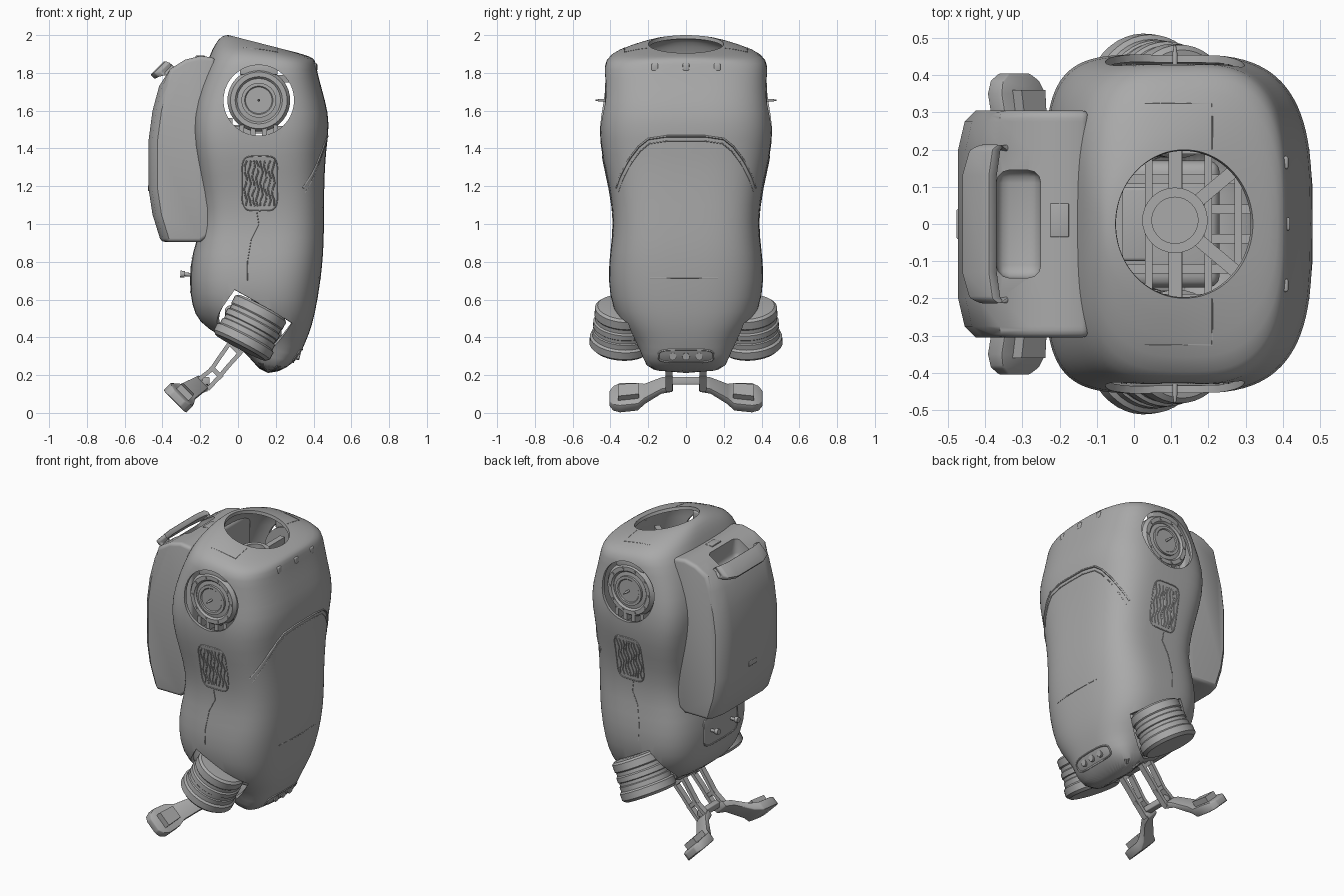
import bpy, bmesh, math
from mathutils import Vector, Matrix
from mathutils.bvhtree import BVHTree

if "Cube" in bpy.data.objects:
    bpy.data.objects.remove(bpy.data.objects["Cube"])

grey = bpy.data.materials.new("plain grey")
grey.use_nodes = True
grey.diffuse_color = (0.4, 0.4, 0.4, 1)
grey.node_tree.nodes["Principled BSDF"].inputs["Base Color"].default_value = (0.4, 0.4, 0.4, 1)


def activate(ob):
    bpy.ops.object.select_all(action='DESELECT')
    ob.select_set(True)
    bpy.context.view_layer.objects.active = ob


def finish(ob, angle=35):
    activate(ob)
    bpy.ops.object.shade_smooth_by_angle(angle=math.radians(angle))
    return ob


def from_bmesh(name, bm):
    bmesh.ops.recalc_face_normals(bm, faces=bm.faces)
    me = bpy.data.meshes.new(name)
    bm.to_mesh(me)
    bm.free()
    ob = bpy.data.objects.new(name, me)
    bpy.context.collection.objects.link(ob)
    me.materials.append(grey)
    return ob


def loft(name, rings, cap_start=True):
    bm = bmesh.new()
    loops = [[bm.verts.new(p) for p in r] for r in rings]
    n = len(rings[0])
    for a, b in zip(loops, loops[1:]):
        for i in range(n):
            j = (i + 1) % n
            bm.faces.new((a[i], a[j], b[j], b[i]))
    if cap_start:
        bm.faces.new(loops[0])
    bm.faces.new(loops[-1])
    return from_bmesh(name, bm)


def lathe(name, start, end, profile, n=40):
    """Turn (radius, fraction along axis) points around the line start-end."""
    start, axis = Vector(start), Vector(end) - Vector(start)
    rot = axis.to_track_quat('Z', 'Y')
    rings = []
    for r, t in profile:
        rings.append([start + axis * t + rot @ Vector((r * math.cos(a), r * math.sin(a), 0))
                      for a in (math.tau * i / n for i in range(n))])
    return finish(loft(name, rings))


def box(name, centre, size, bevel=0.0, turn=0.0):
    bm = bmesh.new()
    bmesh.ops.create_cube(bm, size=1)
    bm.transform(Matrix.Translation(centre) @ Matrix.Rotation(turn, 4, 'Z') @ Matrix.Diagonal((*size, 1)))
    if bevel:
        bmesh.ops.bevel(bm, geom=bm.edges[:], offset=bevel, segments=3, affect='EDGES', profile=0.5)
    return finish(from_bmesh(name, bm))


def beam(name, stations, across, depth):
    """Rectangular bar through (centre, half width, half depth) stations."""
    u, w = Vector(across).normalized(), Vector(depth).normalized()
    return loft(name, [[Vector(c) + u * a * i + w * b * j
                        for i, j in ((-1, -1), (1, -1), (1, 1), (-1, 1))] for c, a, b in stations])


def tube(name, pts, r, cyclic=False):
    cu = bpy.data.curves.new(name, 'CURVE')
    cu.dimensions, cu.bevel_depth, cu.bevel_resolution = '3D', r, 1
    sp = cu.splines.new('POLY')
    sp.points.add(len(pts) - 1)
    for p, q in zip(sp.points, pts):
        p.co = (*q, 1)
    sp.use_cyclic_u, cu.use_fill_caps = cyclic, True
    ob = bpy.data.objects.new(name, cu)
    bpy.context.collection.objects.link(ob)
    cu.materials.append(grey)
    activate(ob)
    bpy.ops.object.convert(target='MESH')
    return finish(bpy.context.object, 60)


def modify(ob, kind, **settings):
    activate(ob)
    m = ob.modifiers.new(kind.lower(), kind)
    for k, v in settings.items():
        setattr(m, k, v)
    bpy.ops.object.modifier_apply(modifier=m.name)


def cut(ob, cutter):
    modify(ob, 'BOOLEAN', operation='DIFFERENCE', solver='EXACT', object=cutter)
    bpy.data.objects.remove(cutter)


def power(v, n):
    return math.copysign(abs(v) ** (2 / n), v)


def squircle(cu, cv, ru, rv, n, count=28):
    return [(cu + ru * power(math.cos(a), n), cv + rv * power(math.sin(a), n))
            for a in (math.tau * i / count for i in range(count))]


# Torso shell: back x, back z, front x, front z, half width, front and back squareness
sections = [
    (-.05, 2.0, .32, 1.905, .20, 2, 2), (-.085, 2.0, .37, 1.89, .24, 2.1, 2.1),
    (-.125, 1.95, .405, 1.875, .37, 2.7, 2.7), (-.15, 1.89, .412, 1.85, .43, 3.2, 3.2),
    (-.185, 1.8, .425, 1.78, .435, 3.3, 3.6), (-.23, 1.65, .463, 1.65, .444, 3.2, 4.5),
    (-.248, 1.5, .488, 1.53, .463, 3.2, 4.8), (-.222, 1.33, .464, 1.38, .446, 3.2, 4.8),
    (-.195, 1.17, .456, 1.2, .402, 3.3, 4.6), (-.185, 1.0, .456, 1.0, .38, 3.3, 4.2),
    (-.245, .85, .453, .85, .402, 3.2, 3.4), (-.26, .7, .438, .7, .414, 3, 3.2),
    (-.245, .57, .408, .52, .39, 2.9, 3), (-.21, .48, .378, .42, .32, 2.8, 2.8),
    (-.1, .41, .342, .34, .26, 2.8, 2.8), (.05, .32, .315, .275, .228, 3, 3),
    (.115, .215, .2, .205, .2, 3, 3)]
rings = []
for xb, zb, xf, zf, hw, nf, nb in sections:
    ring = []
    for i in range(48):
        a = math.tau * (i + .5) / 48
        n = nf if math.cos(a) > 0 else nb
        t = (power(math.cos(a), n) + 1) / 2
        ring.append((xb + (xf - xb) * t, hw * power(math.sin(a), n), zb + (zf - zb) * t))
    rings.append(ring)
torso = loft("torso_shell", rings, cap_start=False)
modify(torso, 'SUBSURF', levels=1)
skin = BVHTree.FromObject(torso, bpy.context.evaluated_depsgraph_get())
modify(torso, 'SOLIDIFY', thickness=.02, offset=-1)


def project(origin, direction):
    hit = skin.ray_cast(Vector(origin), Vector(direction))[0]
    return hit if hit else Vector(origin) + Vector(direction)


def on_front(pts):
    return [project((2, y, z), (-1, 0, 0)) for y, z in pts]


def on_side(s, pts):
    return [project((x, 2 * s, z), (0, -s, 0)) for x, z in pts]


# Shoulder and hip openings
for s in (-1, 1):
    cut(torso, lathe("cutter", (.11, s * .3, 1.655), (.11, s * .6, 1.655), [(.187, 0), (.187, 1)]))
    cut(torso, lathe("cutter", (-.04, s * .36, .26), (.13, s * .335, .565), [(.183, 0), (.183, 1)]))
finish(torso, 40)

for s, side in ((-1, "right"), (1, "left")):
    # Shoulder hub with its flange, clamp, ribs, bolts and pin
    def y(v):
        return s * v
    lathe(side + "_shoulder_ring", (.11, y(.35), 1.655), (.11, y(.425), 1.655),
          [(.115, 0), (.166, 0), (.166, .7), (.15, 1), (.125, 1), (.115, .85), (.115, 0)])
    lathe(side + "_shoulder_hub", (.11, y(.25), 1.655), (.11, y(.43), 1.655),
          [(.05, 0), (.05, .6), (.118, .65), (.118, .9), (.092, .92), (.092, 1), (.075, 1), (.07, .97)])
    lathe(side + "_shoulder_pin", (.11, y(.42), 1.655), (.11, y(.48), 1.655),
          [(.007, 0), (.007, .6), (.003, 1)], 12)
    box(side + "_shoulder_top_clamp", (.11, y(.39), 1.815), (.2, .05, .05), .006)
    for x in (.02, .08, .14, .2):
        box(side + "_shoulder_rib", (x, y(.37), 1.49), (.025, .1, .07))
    for i in range(10):
        a = math.tau * i / 10
        p = Vector((.11 + .137 * math.cos(a), y(.42), 1.655 + .137 * math.sin(a)))
        lathe(side + "_shoulder_bolt", p, p + Vector((0, y(.01), 0)), [(.008, 0), (.008, 1)], 8)

    # Side vent with an uneven slatted grille
    tube(side + "_vent_border", on_side(s, squircle(.115, 1.215, .095, .145, 5)), .003, True)
    for i in range(8):
        x = .04 + .021 * i
        pts = [(x + .008 * math.sin(k * 1.7 + i), 1.095 + .03 * k) for k in range(9)]
        tube(side + "_vent_slat", on_side(s, pts), .004)

    # Side seam from vent to hip
    seam = [(.1, 1.06), (.11, 1.0), (.07, .92), (.05, .8), (.05, .7)]
    tube(side + "_side_seam", on_side(s, seam), .002)

    # Hip joint drum
    lathe(side + "_hip_drum", (.015, y(.345), .35), (.125, y(.328), .56),
          [(.1, -.02), (.15, -.02), (.168, .05), (.168, .22), (.156, .26), (.156, .38), (.15, .4),
           (.15, .48), (.156, .5), (.156, .62), (.147, .65), (.147, .74), (.153, .77), (.153, .95),
           (.14, 1.0), (.09, 1.02)])

    # Ladder struts of the stand
    for name, pts in (("rear", ((-.03, .39), (-.1, .29), (-.14, .23), (-.21, .175))),
                      ("front", ((.05, .36), (-.05, .25), (-.1, .19), (-.16, .125)))):
        beam(f"{side}_strut_{name}_rail", [((x, y(.09), z), .011, .018) for x, z in pts],
             (1, 0, -1), (0, 1, 0))
    for x, z in ((-.02, .345), (-.115, .215), (-.185, .15)):
        beam(side + "_strut_rung", [((x - .03, y(.09), z + .03), .012, .016),
                                    ((x + .03, y(.09), z - .03), .012, .016)], (1, 0, 1), (0, 1, 0))

    # Splayed foot with rounded sole and raised tread
    foot = beam(side + "_foot", [((-.19, y(.07), .155), .045, .02), ((-.21, y(.13), .145), .045, .02),
                                 ((-.28, y(.22), .1), .055, .025), ((-.305, y(.255), .085), .078, .028),
                                 ((-.315, y(.35), .08), .085, .028), ((-.32, y(.385), .077), .07, .025),
                                 ((-.322, y(.405), .076), .04, .02)], (1, 0, -1), (1, 0, 1))
    modify(foot, 'BEVEL', width=.006, segments=2)
    finish(foot)
    beam(side + "_foot_tread", [((-.275, y(.25), .115), .04, .02), ((-.283, y(.36), .108), .045, .018)],
         (1, 0, -1), (1, 0, 1))

# Stand cross bars and pelvis core
for x, z in ((-.01, .36), (-.17, .17)):
    box("stand_cross_bar", (x, 0, z), (.04, .2, .04), .006)
box("pelvis_core", (.08, 0, .47), (.3, .34, .2), .03)

# Neck ring, spokes and inner frame
lathe("neck_ring", (.11, .01, 1.72), (.11, .01, 1.82),
      [(.062, 0), (.088, 0), (.088, 1), (.062, 1), (.062, 0)], 32)
lathe("neck_plug", (.11, .01, 1.6), (.11, .01, 1.78), [(.064, 0), (.064, 1)], 12)
for deg in (90, -90, 40, -40):
    a = math.radians(deg)
    d = Vector((math.cos(a), math.sin(a), 0))
    box("neck_spoke", Vector((.11, .01, 1.77)) + d * .185, (.2, .035, .04), 0, a)
for i in range(6):
    box("inner_cross_rail", (.12, -.2 + .08 * i, 1.5), (.42, .025, .04))
for i in range(5):
    box("inner_long_rail", (-.04 + .08 * i, 0, 1.54), (.02, .56, .04))
box("inner_spine", (-.02, 0, 1.15), (.14, .2, .75), .01)

# Chest fold, waist seam, badge plate and collar studs
arch = [(.37, 1.19), (.345, 1.26), (.3, 1.345), (.25, 1.41), (.2, 1.45), (.1, 1.465)]
arch = arch + [(-a, b) for a, b in reversed(arch)]
tube("chest_fold_upper", on_front(arch), .006)
tube("chest_fold_lower", on_front([(a * .97, b - .025) for a, b in arch]), .003)
tube("waist_seam", on_front([(-.19 + .04 * i, .715) for i in range(10)]), .003)
tube("badge_border", on_front(squircle(0, .302, .145, .033, 4)), .005, True)
for k in (-.07, 0, .07):
    p = on_front([(k, .302)])[0]
    lathe("badge_stud", p - Vector((.01, 0, 0)), p + Vector((.006, 0, -.004)), [(.02, 0), (.02, 1)], 12)
for k in (-.165, 0, .165):
    p = on_front([(k, 1.83)])[0]
    box("collar_stud", p - Vector((.008, 0, 0)), (.025, .035, .04), .006)
for s in (-1, 1):
    tube("collar_panel_seam", [project((x, s * v, 3), (0, 0, -1))
                               for x, v in ((.03, .325), (.12, .325), (.21, .325), (.21, .26), (.21, .2))], .002)

# Backpack from its side profile
profile = [(-.12, 1.88), (-.2, 1.89), (-.28, 1.87), (-.36, 1.82), (-.42, 1.73), (-.455, 1.6),
           (-.475, 1.45), (-.475, 1.18), (-.455, 1.05), (-.41, .905), (-.2, .905), (-.12, .96)]
pack = loft("backpack", [[(x + (.05 if x < -.4 else 0) * k, v, z) for x, z in profile]
                         for v, k in ((-.305, 1), (-.275, .4), (-.2, .05), (.2, .05), (.275, .4), (.305, 1))])
modify(pack, 'BEVEL', width=.02, segments=3, limit_method='ANGLE', angle_limit=math.radians(50))
cut(pack, box("cutter", (-.31, 0, 1.83), (.12, .29, .16), .035))
finish(pack, 40)

# Carry handle
handle = [((-.335, .19, 1.8), .022), ((-.375, .215, 1.82), .034), ((-.4, .2, 1.82), .045),
          ((-.415, .13, 1.815), .052)]
handle = handle + [((x, -v, z), w) for (x, v, z), w in reversed(handle)]
grip = beam("carry_handle", [(c, w, .017) for c, w in handle], (.7, 0, .7), (.7, 0, -.7))
modify(grip, 'BEVEL', width=.006, segments=2)
finish(grip)

# Rear service hatch, knobs and backpack latch
hatch = [project((-2, a, b), (1, 0, 0)) for a, b in squircle(0, .73, .17, .09, 6)]
tube("rear_hatch_border", hatch, .004, True)
for k in (-.1, .1):
    lathe("rear_hatch_knob", (-.23, k, .73), (-.305, k, .735), [(.01, 0), (.01, .7), (.018, .7), (.018, 1)], 12)
box("backpack_latch", (-.471, 0, 1.19), (.012, .08, .03), .004)
box("backpack_top_tab", (-.2, .01, 1.885), (.05, .09, .012), .003)
